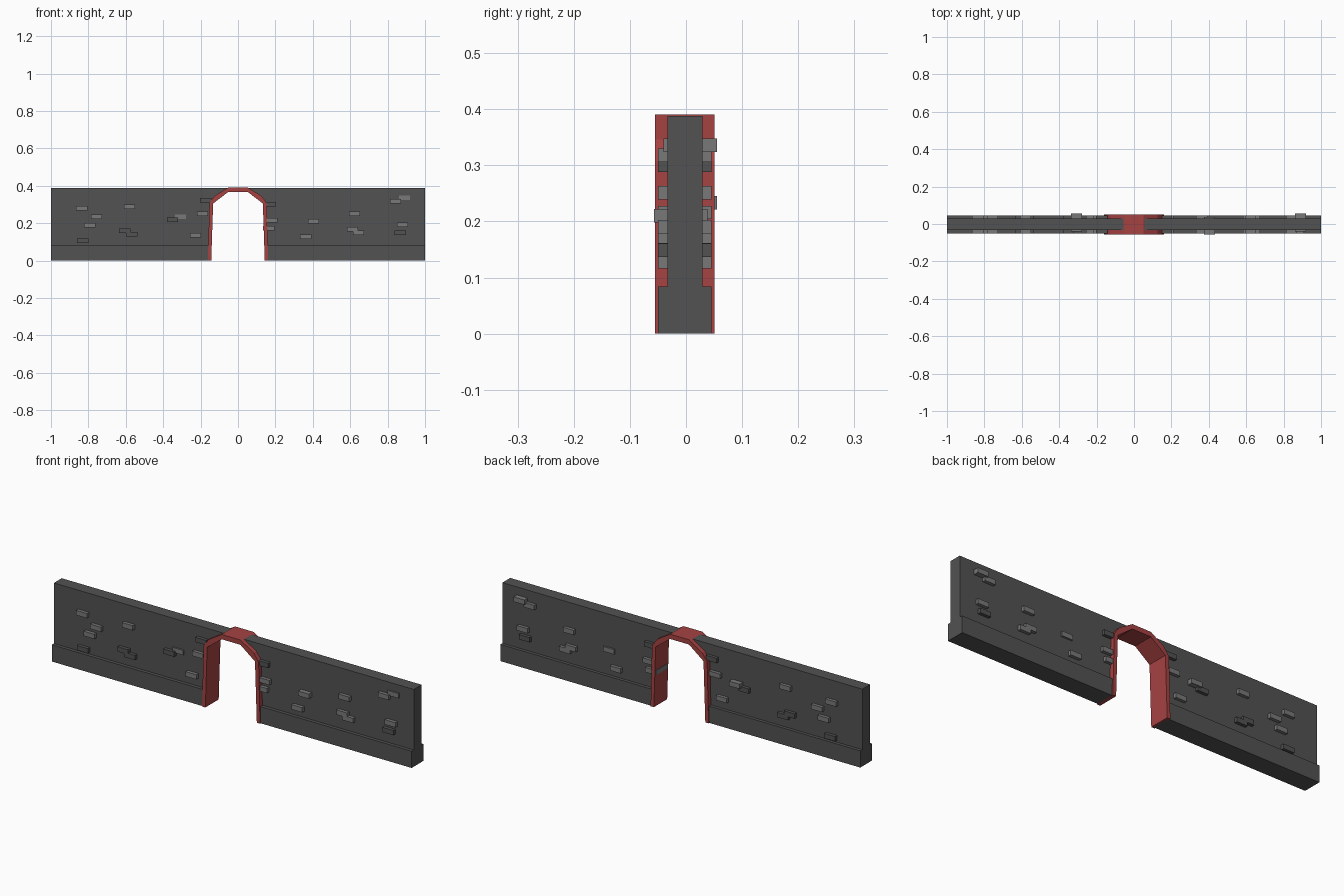
import bpy, bmesh

if "Cube" in bpy.data.objects:
    bpy.data.objects.remove(bpy.data.objects["Cube"])


def material(name, rgb):
    m = bpy.data.materials.new(name)
    m.diffuse_color = (*rgb, 1)
    m.use_nodes = True
    m.node_tree.nodes["Principled BSDF"].inputs["Base Color"].default_value = m.diffuse_color
    return m


STONE = material("dark stone", (0.085, 0.085, 0.085))
LIGHT = material("light stone", (0.19, 0.19, 0.19))
RED = material("red trim", (0.38, 0.055, 0.055))


def extrude_profile(name, points, y0, y1, mat):
    """Extrude an x-z outline from y0 to y1."""
    bm = bmesh.new()
    face = bm.faces.new([bm.verts.new((x, y0, z)) for x, z in points])
    out = bmesh.ops.extrude_face_region(bm, geom=[face])
    for v in out["geom"]:
        if isinstance(v, bmesh.types.BMVert):
            v.co.y = y1
    bmesh.ops.recalc_face_normals(bm, faces=bm.faces)
    me = bpy.data.meshes.new(name)
    bm.to_mesh(me)
    bm.free()
    ob = bpy.data.objects.new(name, me)
    bpy.context.collection.objects.link(ob)
    me.materials.append(mat)
    return ob


def rect(x0, x1, z0, z1):
    return [(x0, z0), (x1, z0), (x1, z1), (x0, z1)]


# Wall halves and their plinths, either side of the doorway
for side, s in (("left", -1), ("right", 1)):
    half = [(1, 0), (1, 0.388), (0.052, 0.388), (0.123, 0.346), (0.15, 0.305), (0.155, 0)]
    extrude_profile("wall_" + side, [(s * x, z) for x, z in half], -0.033, 0.029, STONE)
    extrude_profile("plinth_" + side, rect(s * 0.152, s, 0, 0.084), -0.05, 0.045, STONE)

# Red doorway arch
outer = [(0.161, 0), (0.153, 0.308), (0.125, 0.346), (0.052, 0.391)]
inner = [(0.143, 0), (0.133, 0.305), (0.052, 0.367)]
mirror = lambda pts: [(-x, z) for x, z in reversed(pts)]
extrude_profile("doorway_arch", outer + mirror(outer) + [(-x, z) for x, z in inner]
                + list(reversed(inner)), -0.055, 0.051, RED)

# Protruding bricks that run through the wall: x, z centres
light = [(-.835, .281), (-.757, .233), (-.793, .188), (-.58, .288), (-.307, .233),
         (-.19, .249), (-.227, .136), (.18, .216), (.165, .172), (.362, .128),
         (.404, .21), (.623, .251), (.612, .168), (.644, .15), (.842, .318),
         (.89, .336), (.88, .191)]
dark = [(-.83, .106), (-.605, .16), (-.568, .142), (-.35, .217), (-.172, .323),
        (.172, .30), (.868, .149)]
shift = {-.307: .01, .89: .01, .404: -.007}
for label, spots, mat in (("light_brick", light, LIGHT), ("dark_brick", dark, STONE)):
    for i, (x, z) in enumerate(spots):
        dy = shift.get(x, 0)
        extrude_profile(f"{label}_{i + 1}", rect(x - .03, x + .03, z - .012, z + .012),
                        -0.05 + dy, 0.045 + dy, mat)
